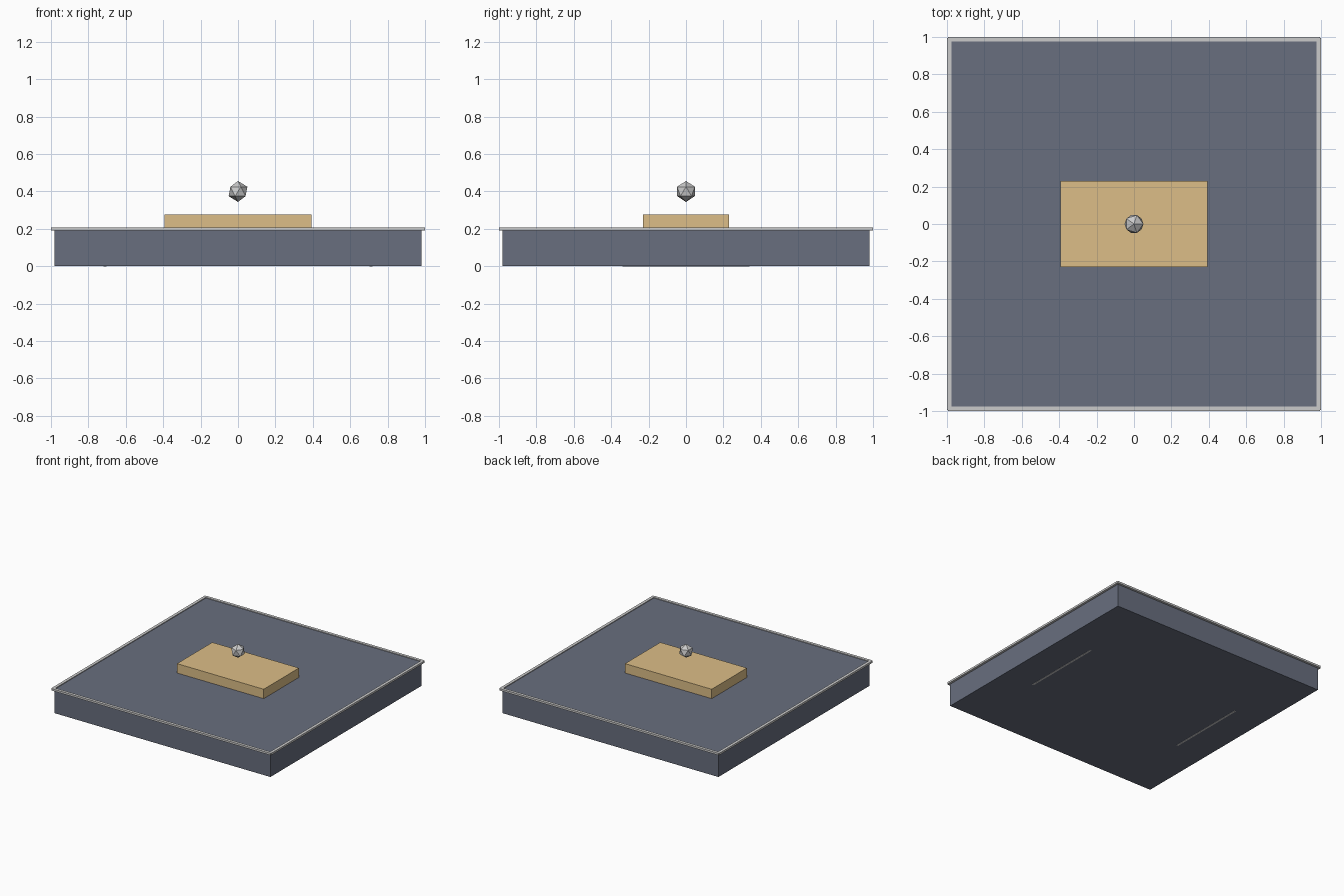
import bpy

if "Cube" in bpy.data.objects:
    bpy.data.objects.remove(bpy.data.objects["Cube"])


def material(name, colour):
    m = bpy.data.materials.new(name)
    m.diffuse_color = (*colour, 1)
    m.use_nodes = True
    m.node_tree.nodes["Principled BSDF"].inputs["Base Color"].default_value = m.diffuse_color
    return m


def box(name, x, y, z, mat=None):
    """Box spanning the (min, max) pairs x, y and z."""
    spans = (x, y, z)
    bpy.ops.mesh.primitive_cube_add(size=1, location=[(a + b) / 2 for a, b in spans])
    ob = bpy.context.object
    ob.name = name
    ob.scale = [b - a for a, b in spans]
    bpy.ops.object.transform_apply(location=False, rotation=False, scale=True)
    if mat:
        ob.data.materials.append(mat)
    return ob


slate = material("slate", (0.138, 0.156, 0.209))
tan = material("tan", (0.716, 0.515, 0.242))

# Wide slab and the raised block on it
box("base", (-0.982, 0.982), (-0.982, 0.982), (0.001, 0.2), slate)
box("block", (-0.394, 0.394), (-0.229, 0.229), (0.2, 0.277), tan)

# Thin rim bars, stopping just short of the corners
for s, side in ((-1, "a"), (1, "b")):
    edge = sorted((s * 0.976, s * 1.0))
    span = (-0.994, 0.994)
    box("rim_long_" + side, span, edge, (0.19, 0.206))
    box("rim_cross_" + side, edge, span, (0.19, 0.206))
    # Slim foot strip set into the underside
    box("foot_strip_" + side, (s * 0.71 - 0.008, s * 0.71 + 0.008), (-0.34, 0.34), (0, 0.02))

# Small faceted ball floating above the block
bpy.ops.mesh.primitive_ico_sphere_add(subdivisions=1, radius=0.056, location=(0, 0, 0.4))
bpy.context.object.name = "floating_ball"
